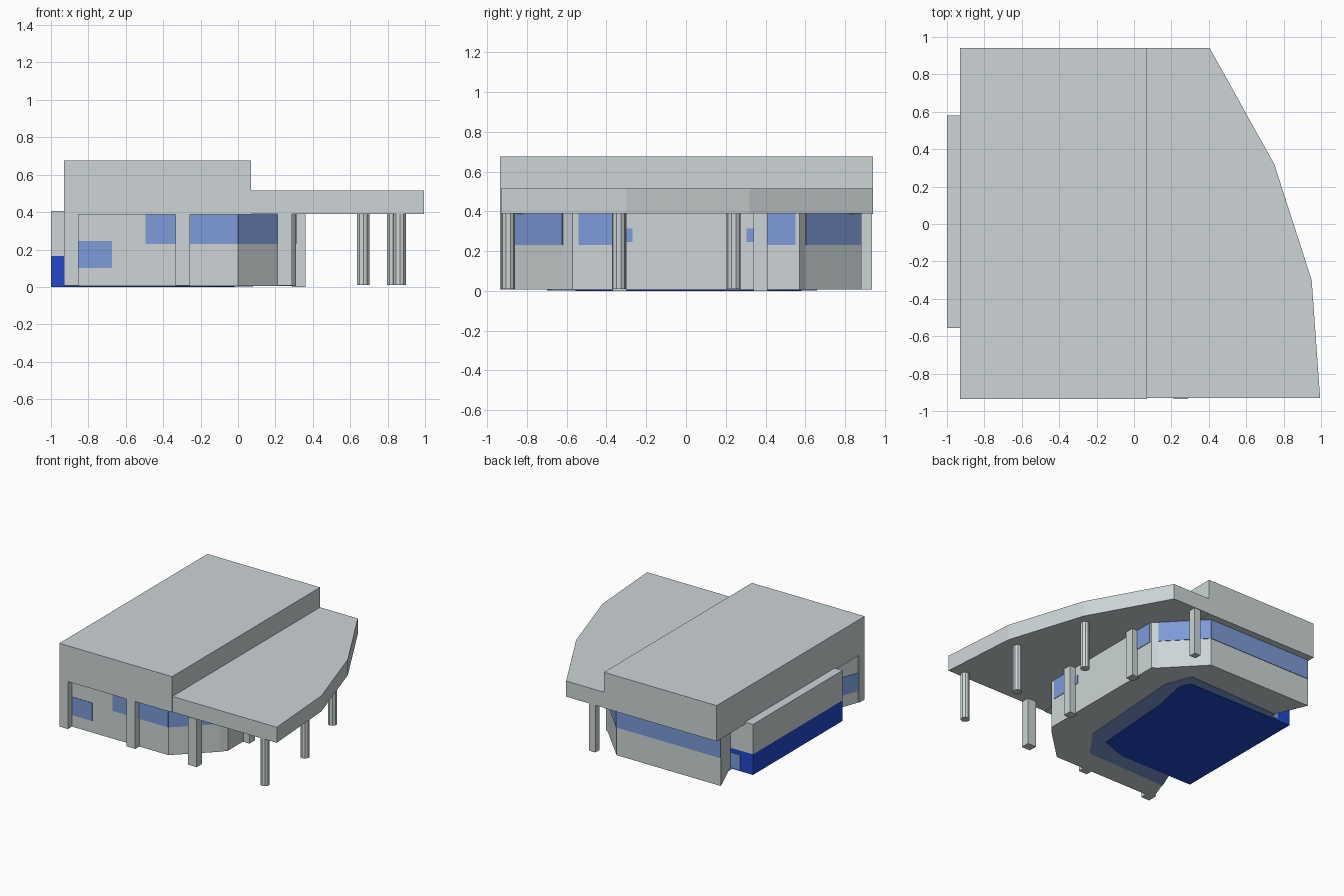
import bpy, bmesh
from mathutils import Vector

if "Cube" in bpy.data.objects:
    bpy.data.objects.remove(bpy.data.objects["Cube"])


def material(name, rgb):
    m = bpy.data.materials.new(name)
    m.diffuse_color = (*rgb, 1)
    m.use_nodes = True
    m.node_tree.nodes["Principled BSDF"].inputs["Base Color"].default_value = m.diffuse_color
    return m


GREY = material("pale_grey", (0.61, 0.665, 0.67))
GLASS = material("window_blue", (0.205, 0.328, 0.686))
DEEP = material("deep_blue", (0.016, 0.065, 0.60))


def finish(name, bm, mat):
    bmesh.ops.recalc_face_normals(bm, faces=bm.faces)
    me = bpy.data.meshes.new(name)
    bm.to_mesh(me)
    bm.free()
    me.materials.append(mat)
    ob = bpy.data.objects.new(name, me)
    bpy.context.collection.objects.link(ob)
    return ob


def prism(name, outline, z0, z1, mat=GREY):
    """Extrude a plan outline from z0 to z1."""
    bm = bmesh.new()
    f = bm.faces.new([bm.verts.new((x, y, z0)) for x, y in outline])
    r = bmesh.ops.extrude_face_region(bm, geom=[f])
    top = [v for v in r["geom"] if isinstance(v, bmesh.types.BMVert)]
    bmesh.ops.translate(bm, verts=top, vec=(0, 0, z1 - z0))
    return finish(name, bm, mat)


def box(name, x0, x1, y0, y1, z0, z1, mat=GREY):
    return prism(name, [(x0, y0), (x1, y0), (x1, y1), (x0, y1)], z0, z1, mat)


def window(name, p, q, z0, z1):
    """Thin plate on a wall running p to q (counter-clockwise in plan)."""
    p, q = Vector(p), Vector(q)
    d = (q - p).normalized()
    n = Vector((d.y, -d.x)) * 0.004
    return prism(name, [p - n, q - n, q + n, p + n], z0, z1, GLASS)


def round_post(name, x, y, r=0.035):
    bm = bmesh.new()
    bmesh.ops.create_cone(bm, cap_ends=True, segments=10, radius1=r, radius2=r, depth=0.385)
    bmesh.ops.translate(bm, verts=bm.verts, vec=(x, y, 0.2025))
    return finish(name, bm, GREY)


# Roofs
box("main_roof", -0.93, 0.07, -0.935, 0.94, 0.388, 0.675)
prism("canopy", [(0.07, -0.93), (0.995, -0.93), (0.95, -0.30), (0.75, 0.32),
                 (0.405, 0.94), (0.07, 0.94)], 0.39, 0.515)

# Building walls with cut corners
FL, FR = (-0.925, -0.88), (0.0, -0.88)
CR, BR = (0.27, -0.62), (0.27, 0.60)
BK, BL = (0.0, 0.88), (-0.925, 0.88)
prism("walls", [FL, FR, CR, (0.31, -0.57), (0.31, 0.57), BR, BK, BL,
                (-0.80, 0.58), (-0.80, -0.55)], 0.006, 0.39)

# Window bands
ZB, ZT = 0.23, 0.389
window("front_low_window", (-0.86, -0.88), (-0.675, -0.88), 0.10, 0.245)
window("front_window", (-0.495, -0.88), FR, ZB, ZT)
window("front_corner_window", FR, CR, ZB, ZT)
window("right_window_front", (0.31, -0.54), (0.31, -0.35), ZB, ZT)
window("right_window_front_end", (0.31, -0.35), (0.31, -0.27), 0.245, 0.315)
window("right_window_back_end", (0.31, 0.305), (0.31, 0.38), 0.245, 0.315)
window("right_window_back", (0.31, 0.38), (0.31, 0.55), ZB, ZT)
window("back_corner_window", BR, BK, ZB, ZT)
window("back_window", BK, BL, ZB, ZT)
window("left_corner_window", (-0.84, -0.657), FL, 0.10, 0.245)

# Projecting bay on the left, blue below and grey above
box("bay_base", -1.0, -0.79, -0.555, 0.58, 0.006, 0.165, DEEP)
box("bay_upper", -1.0, -0.79, -0.555, 0.58, 0.165, 0.405)
window("bay_side_patch", (-0.80, 0.58), (-0.89, 0.58), 0.01, 0.13)

# Painted underside
prism("underside_fringe", [(-0.80, -0.55), (-0.86, -0.70), (-0.15, -0.68), (0.02, -0.45),
                           (0.08, 0.45), (0.0, 0.66), (-0.82, 0.63)], 0.003, 0.0065, GLASS)
prism("underside_blue", [(-1.0, -0.555), (-0.35, -0.555), (-0.13, -0.48), (-0.08, 0.2),
                         (-0.02, 0.5), (-0.06, 0.58), (-1.0, 0.58)], 0.0, 0.0066, DEEP)

# Square posts along the front, back and right wall
for i, x in enumerate((-0.892, -0.295, 0.25)):
    box(f"front_post_{i + 1}", x - 0.038, x + 0.038, -0.935, -0.865, 0.008, 0.39)
box("back_post", 0.15, 0.205, 0.88, 0.935, 0.008, 0.39)
for side, y in (("front", -0.335), ("back", 0.375)):
    box(f"right_wall_post_{side}", 0.29, 0.36, y - 0.035, y + 0.035, 0.0, 0.39)

# Round posts under the canopy edge
for i, (x, y) in enumerate([(0.865, -0.895), (0.83, -0.338), (0.67, 0.24)]):
    round_post(f"canopy_post_{i + 1}", x, y)
